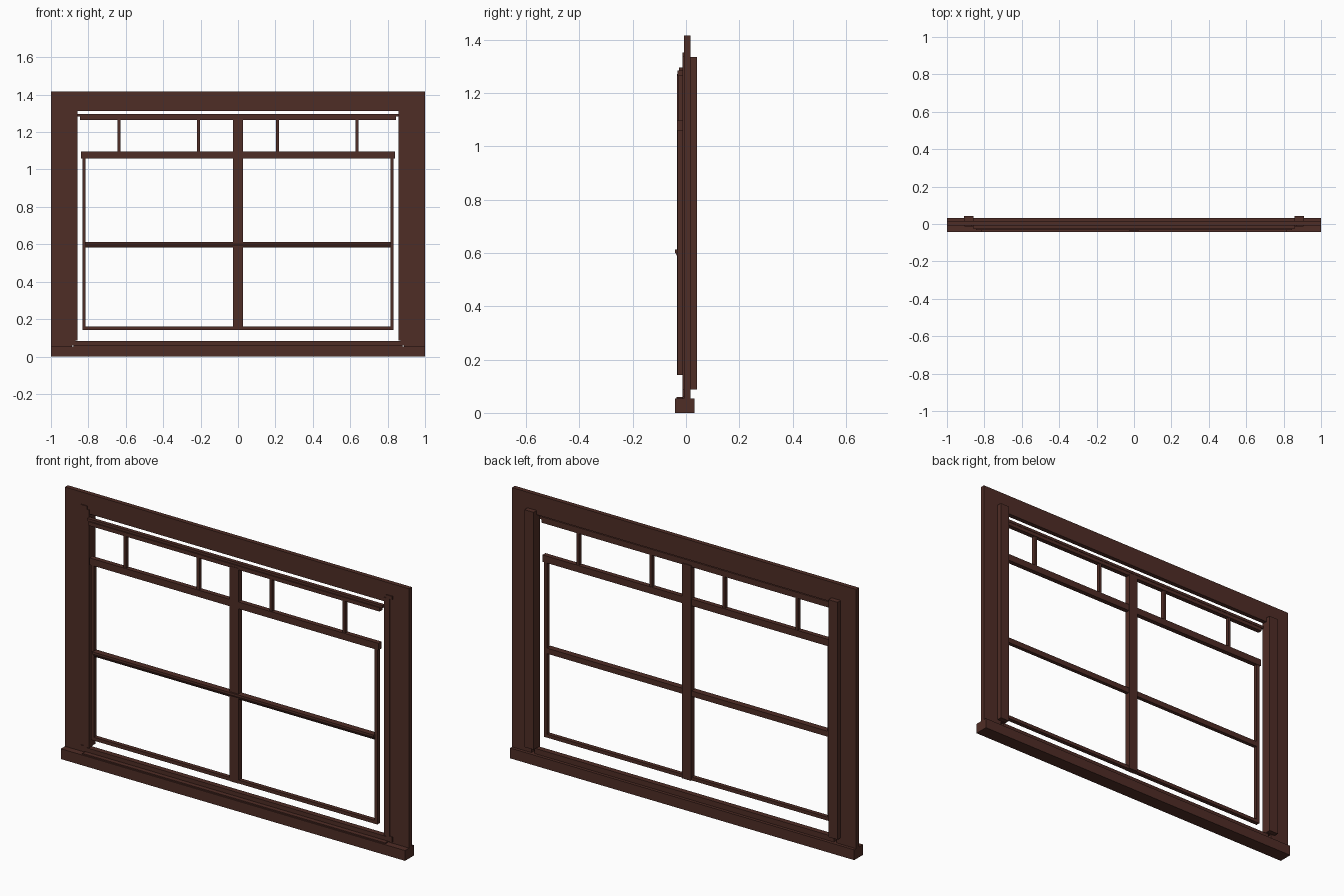
import bpy, bmesh

if "Cube" in bpy.data.objects:
    bpy.data.objects.remove(bpy.data.objects["Cube"])

wood = bpy.data.materials.new("dark_brown_wood")
wood.diffuse_color = (0.078, 0.026, 0.019, 1)
wood.use_nodes = True
wood.node_tree.nodes["Principled BSDF"].inputs["Base Color"].default_value = wood.diffuse_color


def finish(name, bm):
    bmesh.ops.recalc_face_normals(bm, faces=bm.faces[:])
    mesh = bpy.data.meshes.new(name)
    bm.to_mesh(mesh)
    bm.free()
    mesh.materials.append(wood)
    obj = bpy.data.objects.new(name, mesh)
    bpy.context.collection.objects.link(obj)
    return obj


def box(name, x, y, z):
    """Box from (min, max) ranges on each axis."""
    bm = bmesh.new()
    bmesh.ops.create_cube(bm, size=1)
    for v in bm.verts:
        v.co = [r[0] if c < 0 else r[1] for c, r in zip(v.co, (x, y, z))]
    return finish(name, bm)


def pair(name, x, y, z):
    """Matching boxes on the left and right."""
    box(name + "_right", x, y, z)
    box(name + "_left", (-x[1], -x[0]), y, z)


def rail(name, half, profile):
    """Extrude a (y, z) profile along x."""
    bm = bmesh.new()
    face = bm.faces.new([bm.verts.new((-half, y, z)) for y, z in profile])
    new = bmesh.ops.extrude_face_region(bm, geom=[face])["geom"]
    verts = [g for g in new if isinstance(g, bmesh.types.BMVert)]
    bmesh.ops.translate(bm, verts=verts, vec=(2 * half, 0, 0))
    return finish(name, bm)


# Outer frame: sill, posts and head
box("sill", (-1, 1), (-0.042, 0.032), (0, 0.054))
pair("post", (0.887, 1), (-0.008, 0.016), (0.054, 1.416))
box("head", (-0.887, 0.887), (-0.008, 0.016), (1.312, 1.416))

# Inner beads and the deep strips behind the posts
pair("post_bead", (0.857, 0.89), (-0.013, 0.016), (0.085, 1.335))
pair("corner_tab", (0.868, 0.905), (-0.013, -0.007), (1.335, 1.352))
pair("back_strip", (0.857, 0.91), (0.016, 0.042), (0.087, 1.334))
pair("foot_tab", (0.868, 0.905), (-0.013, -0.007), (0.06, 0.088))
box("sill_bead", (-0.87, 0.87), (-0.012, 0.016), (0.054, 0.082))
box("sill_front_bead", (-0.88, 0.88), (-0.036, -0.012), (0.054, 0.06))

# Sash: centre mullion, stiles and horizontal rails
box("mullion", (-0.026, 0.026), (-0.034, -0.004), (0.142, 1.272))
pair("stile", (0.815, 0.832), (-0.032, -0.01), (0.142, 1.07))
box("bottom_rail", (-0.832, 0.832), (-0.032, -0.01), (0.142, 0.16))
rail("middle_rail", 0.818, [(-0.03, 0.583), (-0.01, 0.583), (-0.01, 0.612),
                            (-0.042, 0.612), (-0.042, 0.603)])
box("transom_rail", (-0.84, 0.84), (-0.033, -0.008), (1.06, 1.096))
rail("top_rail", 0.845, [(-0.032, 1.264), (-0.008, 1.264), (-0.008, 1.284),
                         (-0.032, 1.284)])
box("top_rail_cap", (-0.857, 0.857), (-0.026, -0.006), (1.282, 1.296))

# Small bars above the transom
pair("outer_bar", (0.629, 0.644), (-0.03, -0.01), (1.094, 1.266))
pair("inner_bar", (0.204, 0.219), (-0.03, -0.01), (1.094, 1.266))
